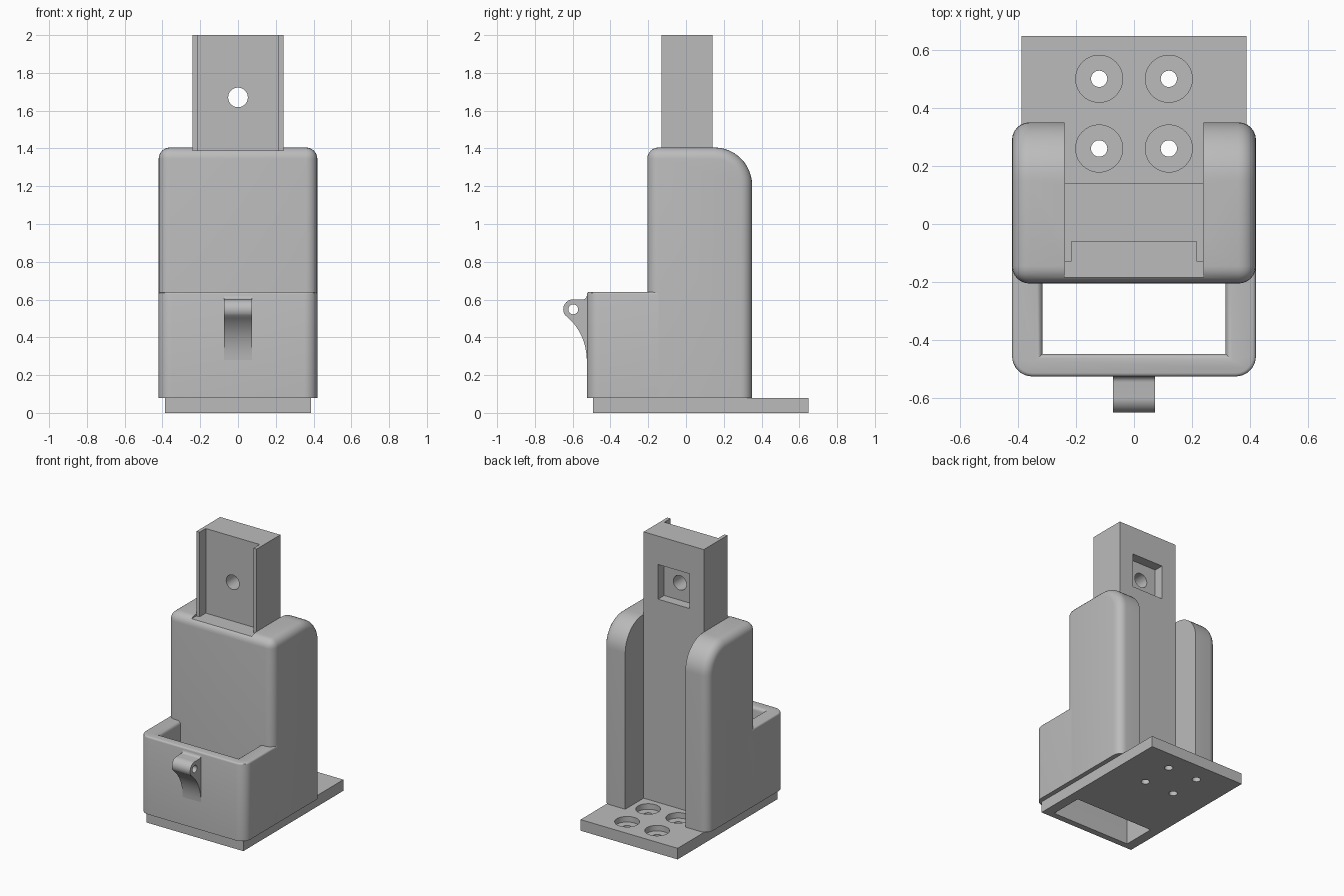
import bpy, bmesh
from math import sin, cos, radians
from mathutils import Matrix, Vector

if "Cube" in bpy.data.objects:
    bpy.data.objects.remove(bpy.data.objects["Cube"], do_unlink=True)

grey = bpy.data.materials.new("plain grey")
grey.use_nodes = True
grey.diffuse_color = (0.5, 0.5, 0.5, 1)
grey.node_tree.nodes["Principled BSDF"].inputs["Base Color"].default_value = (0.5, 0.5, 0.5, 1)


def finish(bm, name):
    bmesh.ops.recalc_face_normals(bm, faces=bm.faces)
    mesh = bpy.data.meshes.new(name)
    bm.to_mesh(mesh)
    bm.free()
    mesh.materials.append(grey)
    obj = bpy.data.objects.new(name, mesh)
    bpy.context.collection.objects.link(obj)
    return obj


def prism(points, lo, hi, axis="z"):
    """Extrude a flat outline along z (points are x, y) or x (points are y, z)."""
    bm = bmesh.new()
    place = (lambda a, b: (a, b, lo)) if axis == "z" else (lambda a, b: (lo, a, b))
    face = bm.faces.new([bm.verts.new(place(a, b)) for a, b in points])
    out = bmesh.ops.extrude_face_region(bm, geom=[face])
    step = Vector((0, 0, hi - lo)) if axis == "z" else Vector((hi - lo, 0, 0))
    bmesh.ops.translate(bm, vec=step, verts=[v for v in out["geom"] if isinstance(v, bmesh.types.BMVert)])
    bmesh.ops.recalc_face_normals(bm, faces=bm.faces)
    return bm


def block(half_x, y0, y1, z0, z1):
    return prism([(-half_x, y0), (half_x, y0), (half_x, y1), (-half_x, y1)], z0, z1)


def rod(center, radius, depth, axis="z"):
    bm = bmesh.new()
    turn = {"z": Matrix(), "x": Matrix.Rotation(radians(90), 4, "Y"), "y": Matrix.Rotation(radians(90), 4, "X")}[axis]
    bmesh.ops.create_cone(bm, cap_ends=True, segments=40, radius1=radius, radius2=radius,
                          depth=depth, matrix=Matrix.Translation(center) @ turn)
    return bm


def round_edges(bm, test, size, segments):
    edges = [e for e in bm.edges if test(*[v.co for v in e.verts])]
    bmesh.ops.bevel(bm, geom=edges, offset=size, segments=segments, profile=0.5, affect="EDGES", clamp_overlap=True)


def cut(obj, *shapes):
    for shape in shapes:
        cutter = finish(shape, "cutter")
        cutter.hide_render = True
        mod = obj.modifiers.new("cut", "BOOLEAN")
        mod.operation, mod.solver, mod.object = "DIFFERENCE", "EXACT", cutter
        bpy.context.view_layer.objects.active = obj
        bpy.ops.object.modifier_apply(modifier=mod.name)
        bpy.data.objects.remove(cutter, do_unlink=True)


def arc(cy, cz, r, a0, a1, n):
    steps = [radians(a0 + (a1 - a0) * i / n) for i in range(n + 1)]
    return [(cy + r * cos(a), cz + r * sin(a)) for a in steps]


def near(a, b):
    return abs(a - b) < 1e-4


W, FLOOR, RIM, TOP = 0.42, 0.08, 0.64, 1.405
FRONT, BACK = -0.205, 0.35

# Base plate with the bin opening and four counterbored screw holes
plate = finish(block(0.387, -0.492, 0.648, 0, FLOOR), "base_plate")
cut(plate, block(0.315, -0.447, FRONT, -0.1, 0.2))
for x in (-0.12, 0.12):
    for y in (0.26, 0.5):
        cut(plate, rod((x, y, 0.09), 0.081, 0.1), rod((x, y, 0), 0.028, 0.3))

# Main housing: large round at the back top, softened side and front edges
bm = block(W, FRONT, BACK, FLOOR, TOP)
round_edges(bm, lambda a, b: near(a.y, BACK) and near(b.y, BACK) and near(a.z, TOP) and near(b.z, TOP), 0.2, 12)
round_edges(bm, lambda a, b: not (near(a.z, FLOOR) and near(b.z, FLOOR)) and (
    near(a.x, b.x) or (near(a.z, TOP) and near(b.z, TOP) and near(a.y, FRONT) and near(b.y, FRONT))), 0.06, 6)
housing = finish(bm, "housing")
cut(housing, block(0.24, 0.13, 0.6, -0.1, 1.8), block(0.24, -0.4, -0.05, 1.39, 1.8))

# Channel post with front lips, square nut pocket and through hole
outline = [(-0.24, 0.14), (-0.24, -0.13), (-0.215, -0.13), (-0.215, -0.06)]
outline += [(-x, y) for x, y in reversed(outline)]
post = finish(prism(outline, FLOOR, 2.0), "channel_post")
cut(post, block(0.125, 0.07, 0.3, 1.545, 1.795), rod((0, 0, 1.67), 0.052, 0.6, "y"))

# Front bin: a U-shaped wall with rounded corners and soft rim
r, bin_front, inner = 0.07, -0.525, -0.447
half = [(0.315, inner), (0.315, -0.1), (W, -0.1)]
half += [(x, y) for x, y in arc(W - r, bin_front + r, r, 0, -90, 8)]
outline = half + [(-x, y) for x, y in reversed(half)]
bm = prism(outline, FLOOR, RIM)


def on_rim(a, b):
    return near(a.z, RIM) and near(b.z, RIM) and not (near(a.y, -0.1) and near(b.y, -0.1))


def is_inner(a, b):
    return all(abs(p.x) < 0.316 and p.y > inner - 0.001 for p in (a, b))


round_edges(bm, lambda a, b: on_rim(a, b) and is_inner(a, b), 0.025, 4)
round_edges(bm, lambda a, b: on_rim(a, b) and all(
    near(abs(p.x), W) or p.y < bin_front + r + 0.001 and (abs(p.x) > W - r - 0.001) for p in (a, b)), 0.012, 3)
front_bin = finish(bm, "front_bin")

# Hinge lug on the bin front: round eye, concave underside
eye = (-0.597, 0.548)
lug = arc(*eye, 0.053, 90, 215, 14)
p0, p1, p2 = Vector(lug[-1]), Vector((-0.53, 0.43)), Vector((-0.525, 0.28))
for i in range(1, 13):
    t = i / 12
    lug.append(tuple(p0 * (1 - t) ** 2 + p1 * 2 * t * (1 - t) + p2 * t * t))
lug += [(-0.5, 0.28), (-0.5, 0.62), (-0.525, 0.62)]
lug += arc(-0.545, 0.621, 0.02, 0, -90, 5)
hinge = finish(prism(lug, -0.073, 0.073, "x"), "hinge_lug")
cut(hinge, rod((0, *eye), 0.026, 0.4, "x"))

# Smooth the rounds, keep the hard edges
for obj in (plate, housing, post, front_bin, hinge):
    bpy.ops.object.select_all(action="DESELECT")
    obj.select_set(True)
    bpy.context.view_layer.objects.active = obj
    bpy.ops.object.shade_smooth_by_angle(angle=radians(30))
